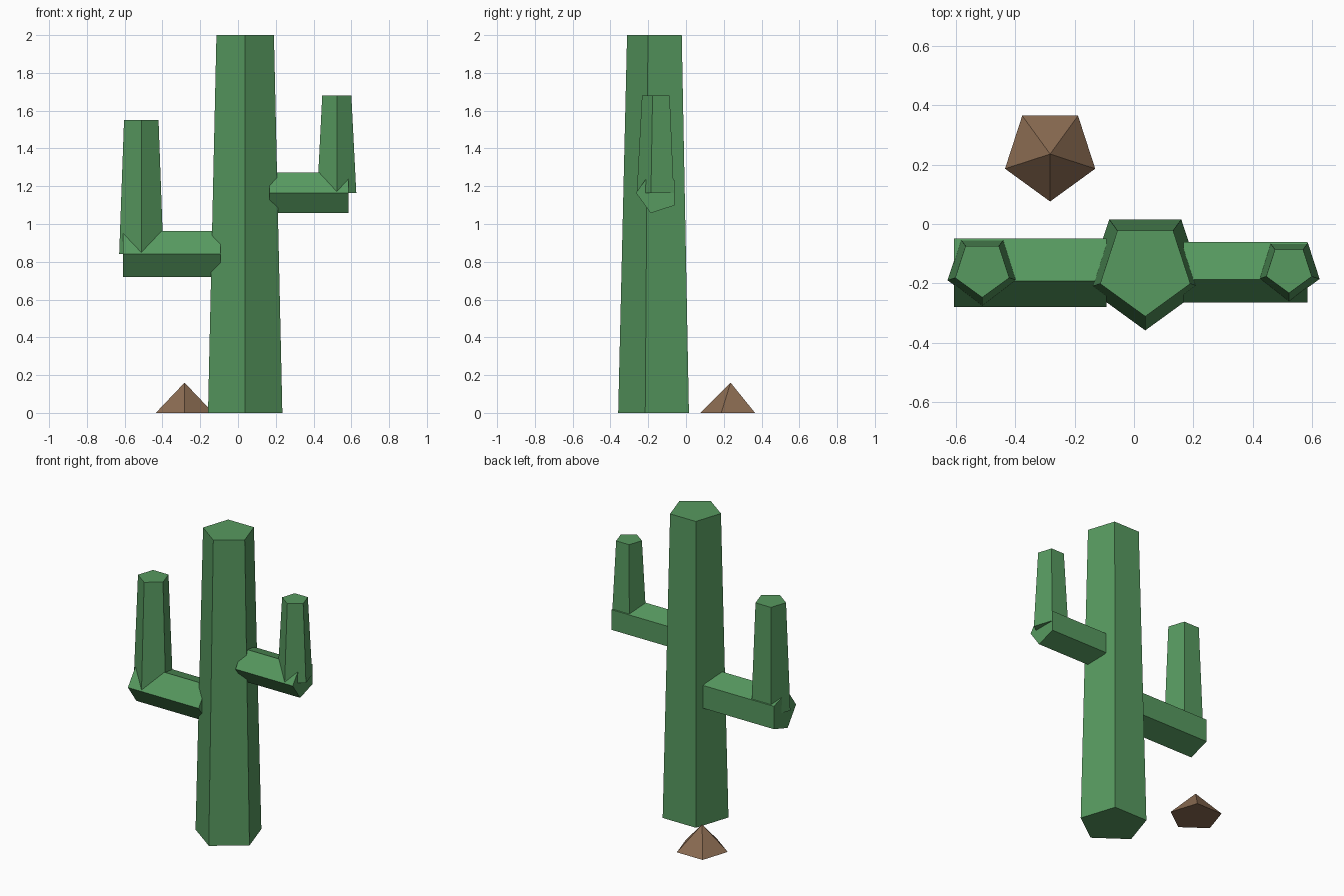
import bpy, bmesh, math
from mathutils import Matrix

if "Cube" in bpy.data.objects:
    bpy.data.objects.remove(bpy.data.objects["Cube"])

AXIS_Y = -0.152  # depth of the plant's centre line


def material(name, color):
    m = bpy.data.materials.new(name)
    m.diffuse_color = (*color, 1)
    m.use_nodes = True
    m.node_tree.nodes["Principled BSDF"].inputs["Base Color"].default_value = m.diffuse_color
    return m


green = material("cactus green", (0.095, 0.32, 0.115))
brown = material("rock brown", (0.26, 0.15, 0.085))


def five_sided(name, center, r1, r2, length, mat, sideways=False):
    """Tapered five-sided column starting at center, one corner facing -y."""
    bm = bmesh.new()
    bmesh.ops.create_cone(bm, cap_ends=True, segments=5, radius1=r1, radius2=r2, depth=length)
    # Turn whichever corner comes first to face the front
    v = min(bm.verts, key=lambda p: p.co.z)
    turn = -math.pi / 2 - math.atan2(v.co.y, v.co.x)
    m = Matrix.Translation((0, 0, length / 2)) @ Matrix.Rotation(turn, 4, 'Z')
    if sideways:
        m = Matrix.Rotation(math.pi / 2, 4, 'Y') @ m
    bm.transform(Matrix.Translation(center) @ m)
    bmesh.ops.remove_doubles(bm, verts=bm.verts, dist=1e-5)
    bmesh.ops.recalc_face_normals(bm, faces=bm.faces)
    mesh = bpy.data.meshes.new(name)
    bm.to_mesh(mesh)
    bm.free()
    mesh.materials.append(mat)
    obj = bpy.data.objects.new(name, mesh)
    bpy.context.collection.objects.link(obj)
    return obj


# Trunk
five_sided("trunk", (0.038, AXIS_Y, 0), 0.207, 0.16, 2.0, green)

# Arms: horizontal branch plus upright tip
# side, branch start x, branch end x, height, branch radius, tip x, tip radii, tip top
arms = [
    ("left", -0.608, -0.092, 0.842, 0.128, -0.512, 0.123, 0.096, 1.55),
    ("right", 0.167, 0.585, 1.165, 0.113, 0.523, 0.1085, 0.081, 1.68),
]
for side, x0, x1, z, r, tip_x, r1, r2, top in arms:
    five_sided(side + "_branch", (x0, AXIS_Y, z), r, r, x1 - x0, green, sideways=True)
    five_sided(side + "_upright", (tip_x, AXIS_Y, z), r1, r2, top - z, green)

# Small pointed rock behind the plant
five_sided("rock", (-0.283, 0.236, 0), 0.16, 0, 0.16, brown)
